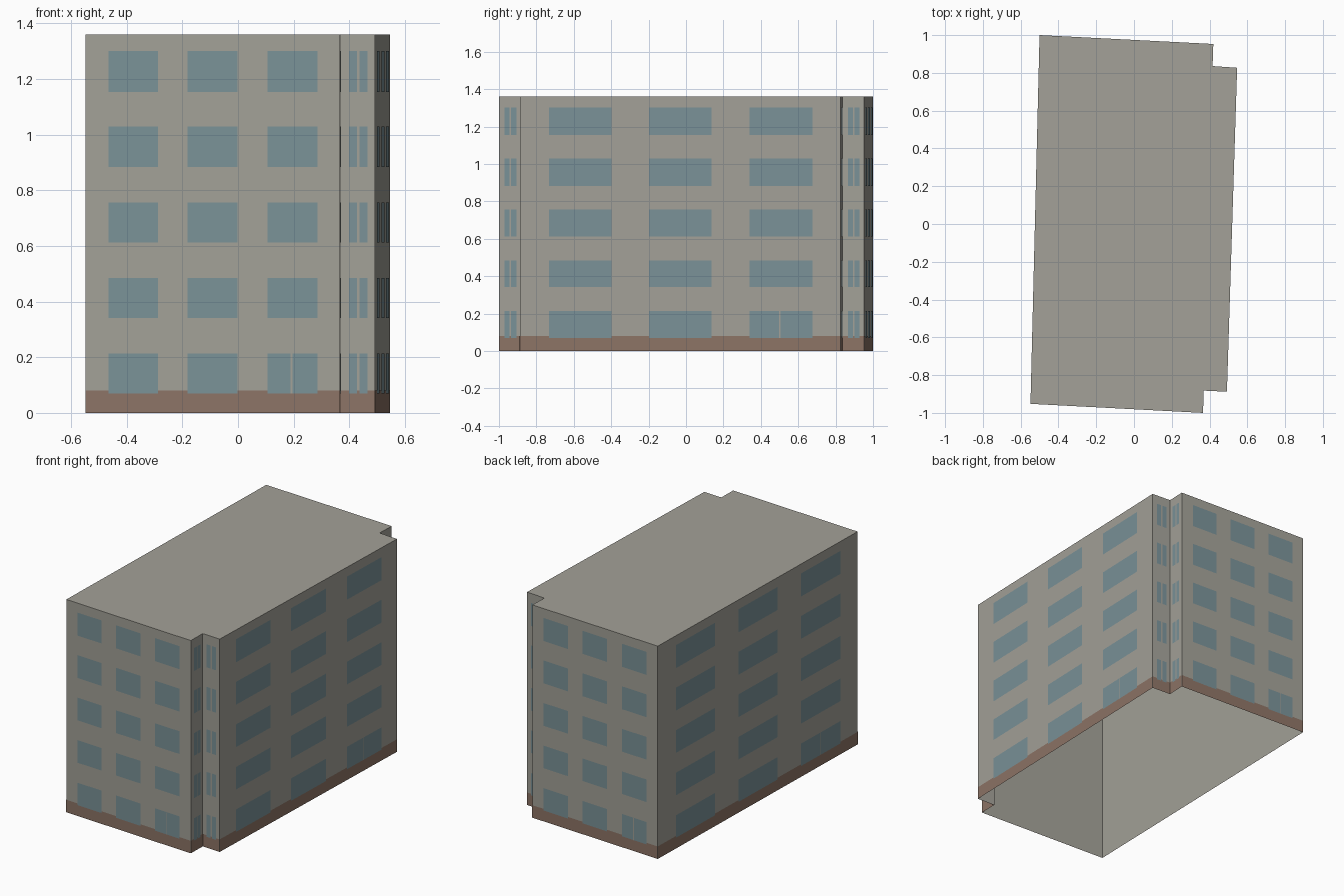
import bpy
import bmesh
from mathutils import Vector

cube = bpy.data.objects.get("Cube")
if cube:
    bpy.data.objects.remove(cube, do_unlink=True)


def srgb(r, g, b):
    lin = [((c / 255 + 0.055) / 1.055) ** 2.4 for c in (r, g, b)]
    return (*lin, 1.0)


def material(name, color):
    mat = bpy.data.materials.new(name)
    mat.use_nodes = True
    mat.diffuse_color = color
    bsdf = mat.node_tree.nodes["Principled BSDF"]
    bsdf.inputs["Base Color"].default_value = color
    bsdf.inputs["Roughness"].default_value = 0.9
    return mat


plaster = material("warm grey plaster", srgb(163, 161, 152))
brick = material("brown base paint", srgb(141, 116, 102))
glass = material("blue grey glass", srgb(122, 146, 152))

HEIGHT = 1.36
BASE_TOP = 0.08
# Counter-clockwise footprint with two notched corners
FOOTPRINT = [(-0.548, -0.952), (0.366, -1.0), (0.368, -0.882), (0.492, -0.888),
             (0.546, 0.827), (0.416, 0.836), (0.42, 0.953), (-0.5, 1.0)]
FLOORS = [(0.07 + 0.271 * i, 0.213 + 0.272 * i) for i in range(5)]
WIDE_COLUMNS = [(0.09, 0.285), (0.402, 0.598), (0.716, 0.912)]
NARROW_COLUMNS = [(0.25, 0.48), (0.55, 0.79)]


def finish(name, bm, mat):
    mesh = bpy.data.meshes.new(name)
    bm.to_mesh(mesh)
    bm.free()
    mesh.materials.append(mat)
    obj = bpy.data.objects.new(name, mesh)
    bpy.context.collection.objects.link(obj)
    return obj


def add_panel(bm, wall, span, zs, lift):
    """Flat rectangle on a wall; span is a fraction of its length."""
    a, b = (Vector((*p, 0)) for p in wall)
    d = b - a
    out = Vector((d.y, -d.x, 0)).normalized() * lift
    corners = [(span[0], zs[0]), (span[1], zs[0]), (span[1], zs[1]), (span[0], zs[1])]
    bm.faces.new([bm.verts.new(a + d * t + out + Vector((0, 0, z))) for t, z in corners])


# Building shell: walls and flat roof, open underneath
bm = bmesh.new()
roof = bm.faces.new([bm.verts.new((x, y, HEIGHT)) for x, y in FOOTPRINT])
rims = bmesh.ops.extrude_edge_only(bm, edges=roof.edges[:])
for v in rims["geom"]:
    if isinstance(v, bmesh.types.BMVert):
        v.co.z = 0
bmesh.ops.recalc_face_normals(bm, faces=bm.faces[:])
roof = max(bm.faces, key=lambda f: f.calc_center_median().z)
if roof.normal.z < 0:
    bmesh.ops.reverse_faces(bm, faces=bm.faces[:])
finish("building_shell", bm, plaster)

# Painted base, windows and entrance dividers on every wall
base, windows, dividers = bmesh.new(), bmesh.new(), bmesh.new()
for i, start in enumerate(FOOTPRINT):
    wall = (start, FOOTPRINT[(i + 1) % len(FOOTPRINT)])
    length = (Vector(wall[1]) - Vector(wall[0])).length
    wide = length > 0.5
    add_panel(base, wall, (0, 1), (0, BASE_TOP), 0.001)
    for zs in FLOORS:
        for span in WIDE_COLUMNS if wide else NARROW_COLUMNS:
            add_panel(windows, wall, span, zs, 0.002)
    if wide:
        half = 0.003 / length
        add_panel(dividers, wall, (0.81 - half, 0.81 + half), FLOORS[0], 0.003)

finish("painted_base", base, brick)
finish("windows", windows, glass)
finish("entrance_dividers", dividers, plaster)
